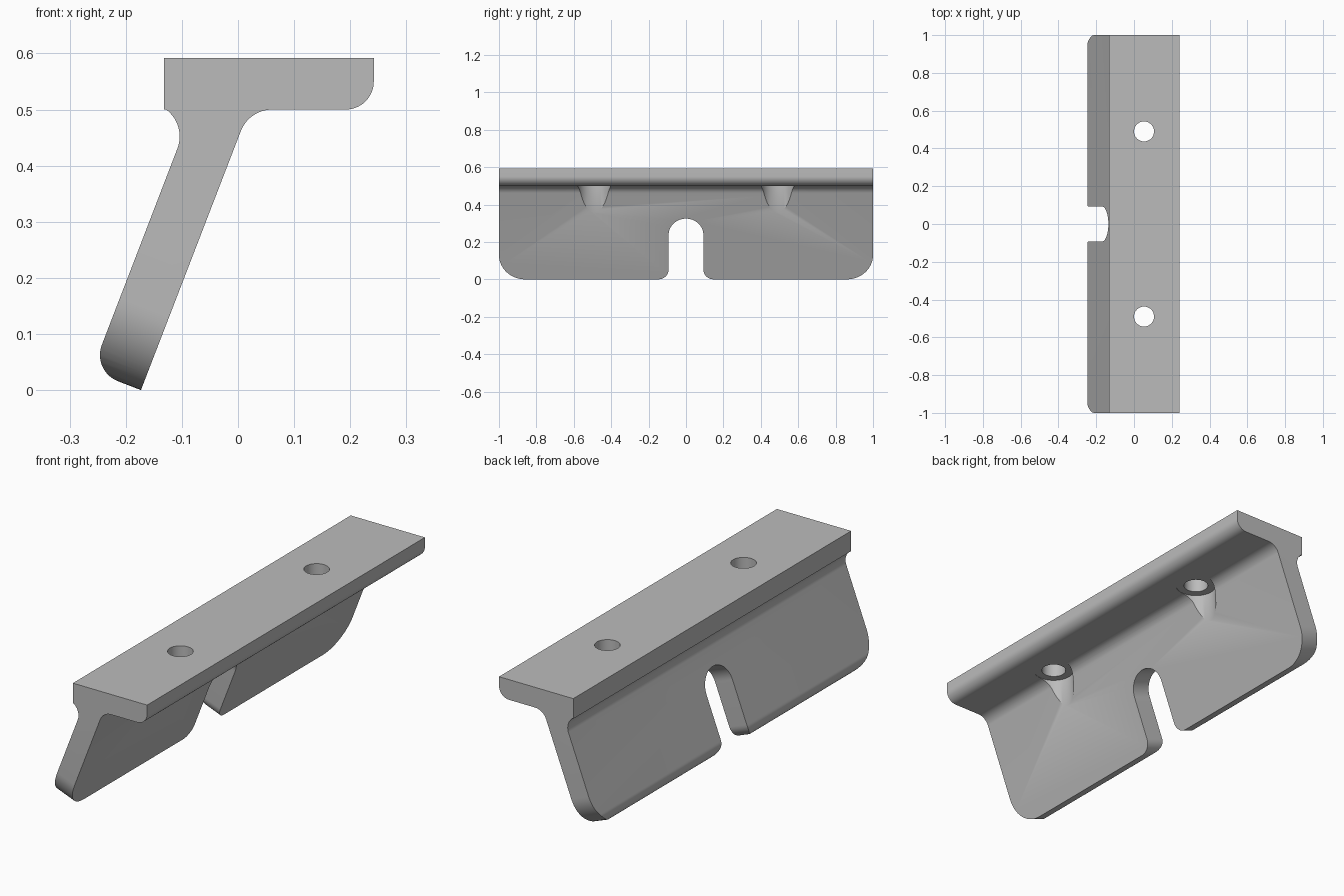
import bpy, bmesh, math
from mathutils import Vector

cube = bpy.data.objects.get("Cube")
if cube:
    bpy.data.objects.remove(cube, do_unlink=True)

grey = bpy.data.materials.new("plain grey")
grey.use_nodes = True
GREY = (0.5, 0.5, 0.5, 1)
grey.diffuse_color = GREY
grey.node_tree.nodes["Principled BSDF"].inputs["Base Color"].default_value = GREY


def arc(cx, cy, r, start, end, n=14):
    """Points on a circular arc, angles in degrees."""
    angles = [math.radians(start + (end - start) * i / n) for i in range(n + 1)]
    return [(cx + r * math.cos(a), cy + r * math.sin(a)) for a in angles]


def prism(name, points, depth):
    """Extrude a closed outline of 3D points by a vector."""
    bm = bmesh.new()
    face = bm.faces.new([bm.verts.new(p) for p in points])
    new = bmesh.ops.extrude_face_region(bm, geom=[face])["geom"]
    moved = [v for v in new if isinstance(v, bmesh.types.BMVert)]
    bmesh.ops.translate(bm, verts=moved, vec=depth)
    bmesh.ops.recalc_face_normals(bm, faces=bm.faces)
    mesh = bpy.data.meshes.new(name)
    bm.to_mesh(mesh)
    bm.free()
    mesh.materials.append(grey)
    obj = bpy.data.objects.new(name, mesh)
    bpy.context.collection.objects.link(obj)
    return obj


def cut(target, cutter):
    """Subtract the cutter and discard it."""
    cutter.hide_render = True
    mod = target.modifiers.new("cut", "BOOLEAN")
    mod.operation, mod.solver, mod.object = "DIFFERENCE", "EXACT", cutter
    bpy.context.view_layer.objects.active = target
    bpy.ops.object.modifier_apply(modifier=mod.name)
    bpy.data.objects.remove(cutter, do_unlink=True)


# Bracket: flange and slanted leg in one side profile
lean = 21.1
toe = Vector((-0.173, 0, 0))
along = Vector((math.sin(math.radians(lean)), 0, math.cos(math.radians(lean))))
normal = Vector((along.z, 0, -along.x))
heel = toe - normal * 0.044 + along * 0.05
profile = [(toe.x, toe.z)]
profile += arc(0.061, 0.44, 0.06, 180 - lean, 90)           # inner fillet
profile += arc(0.192, 0.55, 0.05, -90, 0)                   # flange lip
profile += [(0.242, 0.592), (-0.132, 0.592), (-0.132, 0.5)]
profile += arc(-0.164, 0.452, 0.06, 53, -lean)              # neck relief
profile += arc(heel.x, heel.z, 0.05, 180 - lean, 270 - lean)  # rounded heel
bracket = prism("bracket", [(x, -1, z) for x, z in profile], (0, 2, 0))


def leg_cutter(name, outline):
    """Prism through the leg, drawn in the plane of the leg."""
    pts = [toe + along * v + Vector((0, y, 0)) - normal * 0.25 for y, v in outline]
    return prism(name, pts, normal * 0.5)


# Rounded lower corners at both ends
R = 0.14
for s in (-1, 1):
    corner = [(1 - R, -0.1)] + arc(1 - R, R, R, -90, 0) + [(1.1, R), (1.1, -0.1)]
    cut(bracket, leg_cutter("corner_cutter", [(s * y, v) for y, v in corner]))

# Arched slot with flared mouth
W, F = 0.093, 0.055
side = [(W + F, -0.1)] + arc(W + F, F, F, 270, 180, 8) + arc(0, 0.255, W, 0, 90)
slot = side + [(-y, v) for y, v in reversed(side[:-1])]
cut(bracket, leg_cutter("slot_cutter", slot))

# Screw holes through the flange with clearance pockets below
for y in (-0.49, 0.49):
    for name, r, low, high in (("pocket_cutter", 0.088, 0.2, 0.501),
                               ("hole_cutter", 0.053, 0.3, 0.7)):
        ring = arc(0.053, y, r, 0, 360, 48)[:-1]
        cut(bracket, prism(name, [(a, b, low) for a, b in ring], (0, 0, high - low)))

bpy.ops.object.select_all(action="DESELECT")
bracket.select_set(True)
bpy.context.view_layer.objects.active = bracket
bpy.ops.object.shade_smooth_by_angle(angle=math.radians(30))
